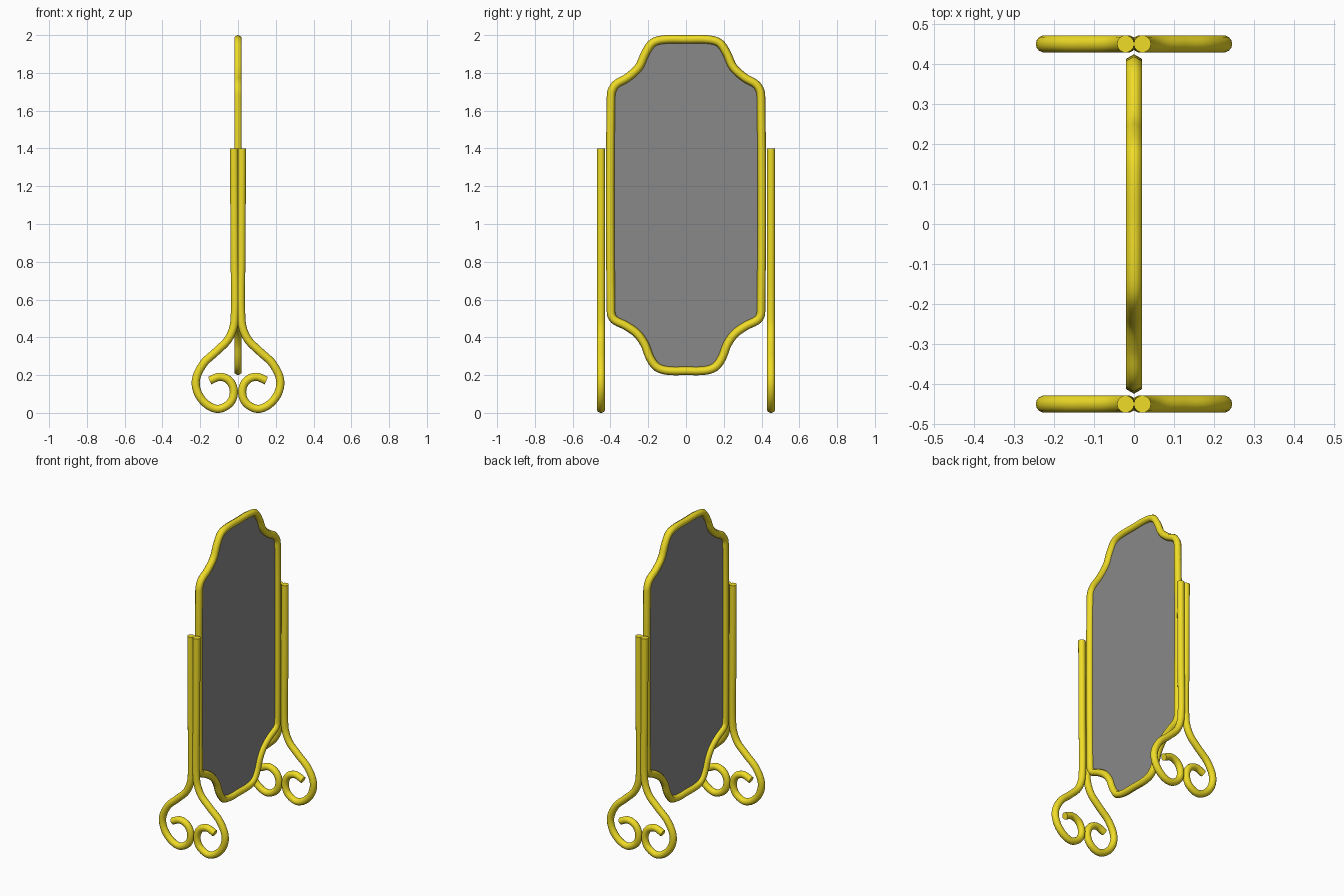
import bpy, bmesh, math
from mathutils import Vector

if "Cube" in bpy.data.objects:
    bpy.data.objects.remove(bpy.data.objects["Cube"])


def material(name, color):
    m = bpy.data.materials.new(name)
    m.diffuse_color = color
    m.use_nodes = True
    m.node_tree.nodes["Principled BSDF"].inputs["Base Color"].default_value = m.diffuse_color
    return m


GOLD = material("gold", (0.87, 0.72, 0.02, 1))
GLASS = material("glass_grey", (0.25, 0.25, 0.25, 1))


def smooth_path(points, closed, steps):
    """Hermite curve through 2D points, tangents scaled to each segment."""
    p = [Vector(q) for q in points]
    n = len(p)
    tan = []
    for i in range(n):
        a = p[i - 1] if closed or i > 0 else p[0]
        b = p[(i + 1) % n] if closed or i < n - 1 else p[-1]
        tan.append((b - a).normalized())
    out = []
    for i in range(n if closed else n - 1):
        j = (i + 1) % n
        d = (p[j] - p[i]).length
        for k in range(steps):
            t = k / steps
            out.append((2*t**3 - 3*t*t + 1) * p[i] + (t**3 - 2*t*t + t) * d * tan[i]
                       + (3*t*t - 2*t**3) * p[j] + (t**3 - t*t) * d * tan[j])
    if not closed:
        out.append(p[-1])
    return out


def finish(name, bm, mat):
    bmesh.ops.recalc_face_normals(bm, faces=bm.faces)
    me = bpy.data.meshes.new(name)
    bm.to_mesh(me)
    bm.free()
    me.materials.append(mat)
    ob = bpy.data.objects.new(name, me)
    bpy.context.collection.objects.link(ob)
    bpy.ops.object.select_all(action='DESELECT')
    ob.select_set(True)
    bpy.context.view_layer.objects.active = ob
    bpy.ops.object.shade_smooth_by_angle(angle=math.radians(65))
    return ob


def tube(name, path, radius, sides, closed, place):
    """Sweep a round section along a flat path; place(u, v, w) maps to 3D."""
    bm = bmesh.new()
    n = len(path)
    rings = []
    for i, c in enumerate(path):
        a = path[i - 1] if closed or i > 0 else path[0]
        b = path[(i + 1) % n] if closed or i < n - 1 else path[-1]
        t = (b - a).normalized()
        nrm = Vector((t.y, -t.x))
        ring = []
        for k in range(sides):
            ang = 2 * math.pi * k / sides
            q = c + nrm * radius * math.cos(ang)
            ring.append(bm.verts.new(place(q.x, q.y, radius * math.sin(ang))))
        rings.append(ring)
    for i in range(n if closed else n - 1):
        r0, r1 = rings[i], rings[(i + 1) % n]
        for k in range(sides):
            m = (k + 1) % sides
            bm.faces.new((r0[k], r0[m], r1[m], r1[k]))
    if not closed:
        bm.faces.new(rings[0])
        bm.faces.new(rings[-1])
    return finish(name, bm, GOLD)


# Mirror outline: right half from bottom centre to top centre (y, z)
half = [(0, 0.2225), (0.10, 0.224), (0.155, 0.243), (0.19, 0.29), (0.22, 0.365),
        (0.26, 0.42), (0.32, 0.462), (0.38, 0.493), (0.397, 0.53),
        (0.397, 1.68), (0.375, 1.735), (0.31, 1.775), (0.25, 1.83),
        (0.215, 1.905), (0.175, 1.96), (0.11, 1.977), (0, 1.9775)]
outline = half + [(-y, z) for y, z in reversed(half[1:-1])]
path = smooth_path(outline, True, 5)

# Frame tube
tube("mirror_frame", path, 0.0225, 6, True, lambda u, v, w: (w, u, v))

# Glass pane
bm = bmesh.new()
bm.faces.new([bm.verts.new((0, q.x, q.y)) for q in path])
finish("mirror_glass", bm, GLASS)

# Scrolled stand rods, two per side (x, z)
scroll = [(0.021, 1.4), (0.0185, 0.85), (0.0185, 0.49), (0.048, 0.395),
          (0.115, 0.325), (0.185, 0.258), (0.224, 0.165), (0.195, 0.075),
          (0.115, 0.0215), (0.045, 0.05), (0.022, 0.11), (0.043, 0.168),
          (0.095, 0.191), (0.15, 0.171)]
rod = smooth_path(scroll, False, 6)
for sy, side in ((-1, "front"), (1, "back")):
    for sx, hand in ((-1, "left"), (1, "right")):
        tube(f"stand_rod_{side}_{hand}", rod, 0.0215, 14, False,
             lambda u, v, w, sx=sx, sy=sy: (sx * u, sy * 0.45 + w, v))
